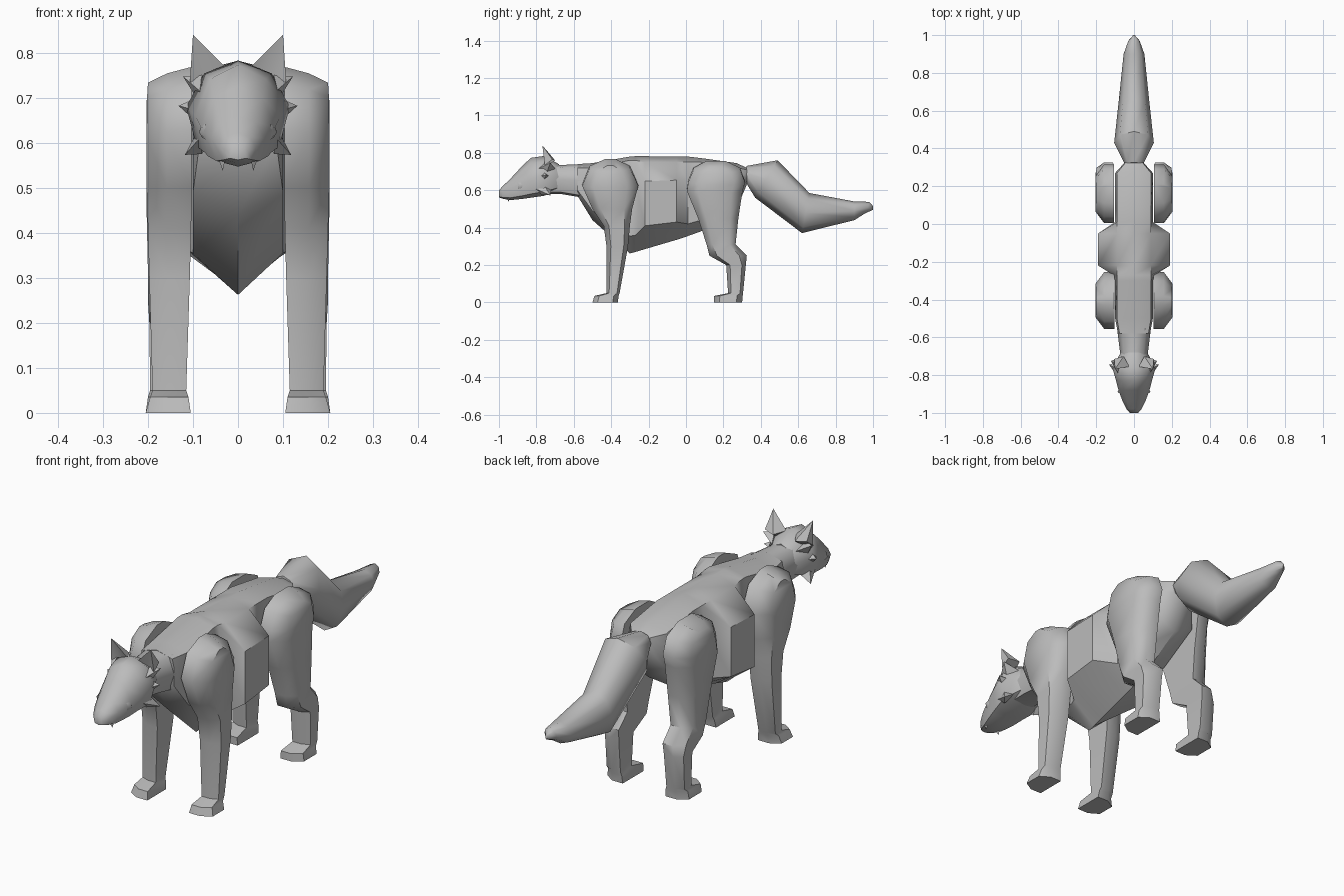
import bpy, bmesh, math

fur = bpy.data.materials.new("grey_fur")
fur.diffuse_color = (0.5, 0.5, 0.5, 1)


def finish(name, bm, angle=40):
    """Turn a bmesh into a smooth shaded object with sharp creases."""
    bmesh.ops.remove_doubles(bm, verts=bm.verts, dist=0.0005)
    bmesh.ops.recalc_face_normals(bm, faces=bm.faces)
    me = bpy.data.meshes.new(name)
    bm.to_mesh(me)
    bm.free()
    ob = bpy.data.objects.new(name, me)
    bpy.context.collection.objects.link(ob)
    me.materials.append(fur)
    bpy.ops.object.select_all(action='DESELECT')
    ob.select_set(True)
    bpy.context.view_layer.objects.active = ob
    bpy.ops.object.shade_smooth_by_angle(angle=math.radians(angle))
    return ob


def loft(name, rings, angle=40):
    """Skin a list of equal-length point rings and cap both ends."""
    bm = bmesh.new()
    rows = [[bm.verts.new(p) for p in ring] for ring in rings]
    n = len(rows[0])
    for a, b in zip(rows, rows[1:]):
        for i in range(n):
            j = (i + 1) % n
            bm.faces.new((a[i], a[j], b[j], b[i]))
    bm.faces.new(rows[0])
    bm.faces.new(rows[-1])
    return finish(name, bm, angle)


def mirrored(half):
    """Close a half section running from the top centre to the bottom centre."""
    return half + [(-x, y, z) for x, y, z in half[-2:0:-1]]


# body: y, half width, top, upper side, lower side, keel
body = [(-0.58, 0.085, 0.74, 0.72, 0.60, 0.57), (-0.50, 0.10, 0.745, 0.72, 0.49, 0.44),
        (-0.30, 0.10, 0.78, 0.76, 0.355, 0.262), (-0.27, 0.11, 0.782, 0.76, 0.36, 0.27),
        (-0.22, 0.19, 0.782, 0.75, 0.41, 0.285), (-0.05, 0.19, 0.78, 0.75, 0.43, 0.335),
        (0.01, 0.10, 0.78, 0.75, 0.42, 0.355), (0.08, 0.10, 0.772, 0.75, 0.44, 0.38),
        (0.27, 0.10, 0.745, 0.72, 0.55, 0.50), (0.325, 0.05, 0.72, 0.71, 0.65, 0.63)]
loft("body", [mirrored([(0, y, t), (min(w, 0.1) * 0.9, y, u), (w, y, u * 0.7 + l * 0.3),
                        (w, y, l), (0, y, k)]) for y, w, t, u, l, k in body], 45)

# neck: y, half width, top, bottom
neck = [(-0.78, 0.07, 0.75, 0.58), (-0.67, 0.075, 0.735, 0.58), (-0.55, 0.09, 0.74, 0.56)]
loft("neck", [mirrored([(0, y, t), (w * 0.7, y, t - 0.015), (w, y, (t + b) / 2),
                        (w * 0.7, y, b + 0.01), (0, y, b)]) for y, w, t, b in neck], 60)

# head: y, half width, top, widest height, bottom
head = [(-1.0, 0.022, 0.60, 0.58, 0.562), (-0.98, 0.04, 0.622, 0.59, 0.555),
        (-0.94, 0.06, 0.66, 0.61, 0.547), (-0.88, 0.082, 0.725, 0.635, 0.553),
        (-0.83, 0.095, 0.773, 0.66, 0.56), (-0.76, 0.115, 0.783, 0.68, 0.57),
        (-0.68, 0.07, 0.74, 0.67, 0.60)]
loft("head", [mirrored([(0, y, t), (w * 0.65, y, t * 0.72 + m * 0.28), (w, y, m),
                        (w * 0.8, y, b * 0.8 + m * 0.2), (0, y, b)]) for y, w, t, m, b in head], 55)

# tail: centre y, centre z, half width, top offset (dy, dz); the bottom mirrors the top
tail = [(0.32, 0.69, 0.05, 0.005, 0.04), (0.43, 0.66, 0.105, 0.06, 0.10),
        (0.64, 0.478, 0.082, 0.02, 0.107), (0.90, 0.49, 0.055, 0.0, 0.05),
        (0.97, 0.508, 0.03, 0.01, 0.03), (1.0, 0.505, 0.004, 0.0, 0.01)]
loft("tail", [[(w * math.sin(a), y + dy * math.cos(a), z + dz * math.cos(a))
               for a in [k * math.tau / 8 for k in range(8)]]
              for y, z, w, dy, dz in tail], 50)

# legs: z, front y, back y, inner x, outer x
front_leg = [(0.0, -0.50, -0.365, 0.105, 0.205), (0.035, -0.49, -0.36, 0.11, 0.195),
             (0.05, -0.425, -0.355, 0.115, 0.19), (0.30, -0.425, -0.31, 0.107, 0.197),
             (0.41, -0.44, -0.30, 0.104, 0.20), (0.50, -0.50, -0.288, 0.103, 0.203),
             (0.63, -0.555, -0.255, 0.103, 0.203), (0.73, -0.515, -0.30, 0.103, 0.202),
             (0.768, -0.43, -0.38, 0.105, 0.20)]
hind_leg = [(0.0, 0.15, 0.30, 0.107, 0.205), (0.035, 0.15, 0.303, 0.11, 0.20),
            (0.05, 0.225, 0.305, 0.115, 0.195), (0.20, 0.215, 0.32, 0.113, 0.197),
            (0.25, 0.125, 0.325, 0.11, 0.20), (0.31, 0.11, 0.265, 0.108, 0.20),
            (0.45, 0.065, 0.28, 0.105, 0.203), (0.60, 0.005, 0.302, 0.105, 0.203),
            (0.65, 0.012, 0.315, 0.105, 0.203), (0.72, 0.04, 0.29, 0.105, 0.203),
            (0.757, 0.11, 0.21, 0.106, 0.20)]


def leg_ring(s, z, f, b, i, o):
    d, drop = (b - f) * 0.2, 0.035 * max(0, (z - 0.5) / 0.27)
    m = i + (o - i) * 0.55
    return [(s * i, f, z), (s * m, f, z - drop * 0.4), (s * o, f + d, z - drop),
            (s * o, b - d, z - drop), (s * m, b, z - drop * 0.4), (s * i, b, z)]


def spike(name, base, tip, angle=30):
    """A pointed part from a base polygon to a tip."""
    bm = bmesh.new()
    t = bm.verts.new(tip)
    vs = [bm.verts.new(p) for p in base]
    bm.faces.new(vs)
    for k in range(len(vs)):
        bm.faces.new((vs[k], vs[(k + 1) % len(vs)], t))
    finish(name, bm, angle)


for s, side in ((1, "right"), (-1, "left")):
    loft(side + "_front_leg", [leg_ring(s, *r) for r in front_leg], 50)
    loft(side + "_hind_leg", [leg_ring(s, *r) for r in hind_leg], 50)
    # ear with a hollow front
    spike(side + "_ear", [(s * 0.025, -0.755, 0.765), (s * 0.065, -0.735, 0.735),
                          (s * 0.107, -0.755, 0.735), (s * 0.105, -0.715, 0.765),
                          (s * 0.055, -0.70, 0.76)], (s * 0.1, -0.768, 0.84), 40)
    # cheek tufts: upper, middle, lower
    for name, y, z, tip in (("upper", -0.75, 0.715, (0.122, -0.725, 0.747)),
                            ("middle", -0.77, 0.67, (0.132, -0.745, 0.682)),
                            ("lower", -0.77, 0.61, (0.118, -0.725, 0.573))):
        spike(side + "_" + name + "_cheek_tuft",
              [(s * 0.085, y - 0.04, z), (s * 0.08, y, z + 0.035),
               (s * 0.06, y + 0.05, z), (s * 0.08, y, z - 0.035)],
              (s * tip[0], tip[1], tip[2]))
    # fang
    spike(side + "_fang", [(s * 0.025, -0.965, 0.575), (s * 0.047, -0.95, 0.575),
                           (s * 0.035, -0.935, 0.575)], (s * 0.034, -0.948, 0.538))
    # almond eye
    spike(side + "_eye", [(s * 0.072, -0.90, 0.642), (s * 0.08, -0.872, 0.64),
                          (s * 0.08, -0.877, 0.612), (s * 0.072, -0.897, 0.607)],
          (s * 0.087, -0.89, 0.624), 60)
